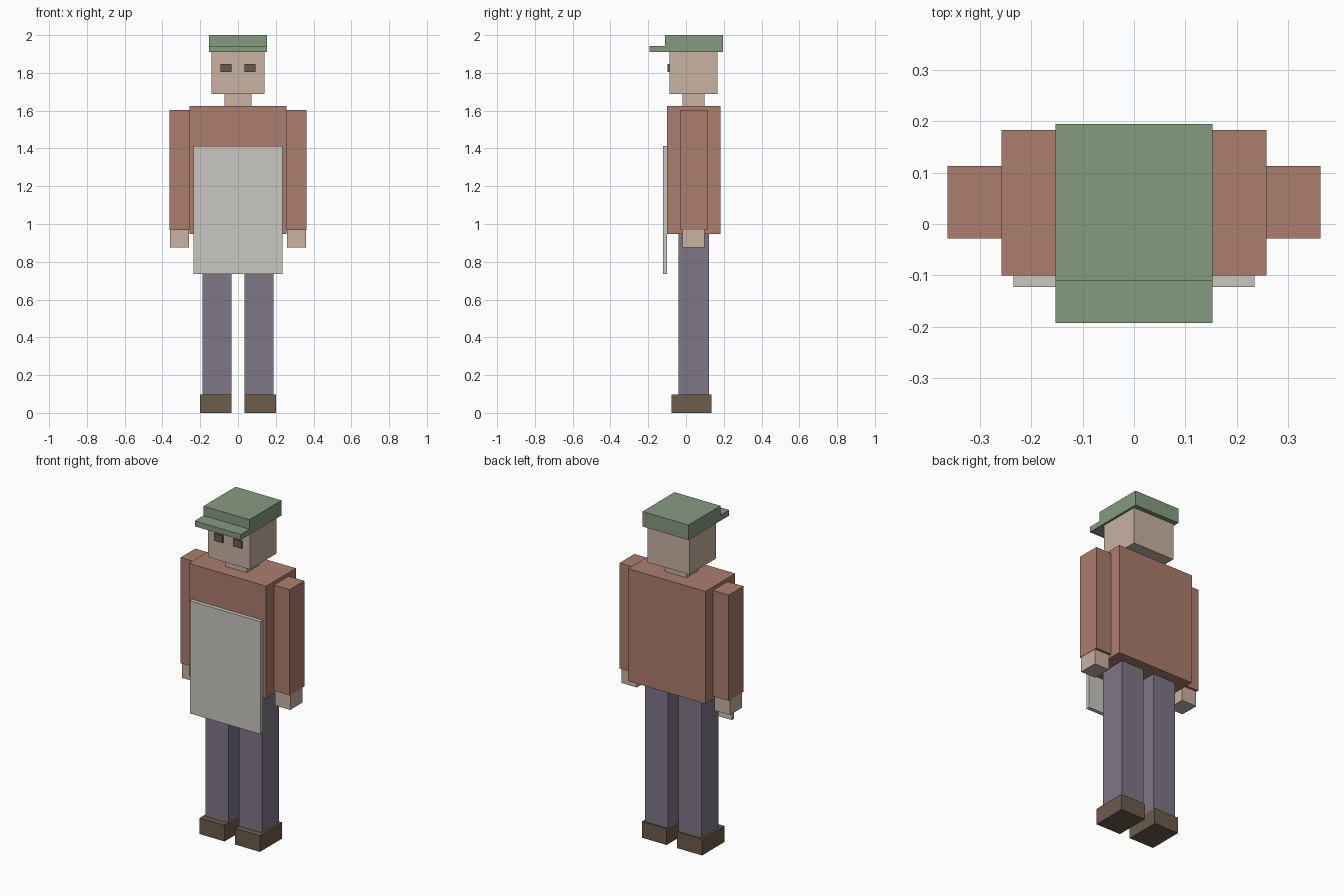
import bpy

cube = bpy.data.objects.get("Cube")
if cube:
    bpy.data.objects.remove(cube, do_unlink=True)


def material(name, rgb):
    """Flat material from 8-bit sRGB values, stored as linear."""
    def linear(c):
        c /= 255
        return c / 12.92 if c <= 0.04045 else ((c + 0.055) / 1.055) ** 2.4
    colour = (*map(linear, rgb), 1)
    mat = bpy.data.materials.new(name)
    mat.use_nodes = True
    mat.diffuse_color = colour
    bsdf = next(n for n in mat.node_tree.nodes if n.type == 'BSDF_PRINCIPLED')
    bsdf.inputs["Base Color"].default_value = colour
    bsdf.inputs["Roughness"].default_value = 0.9
    return mat


skin = material("skin", (200, 178, 162))
shirt = material("rust shirt", (172, 125, 109))
cloth = material("pale apron", (202, 199, 192))
trousers = material("purple grey trousers", (127, 118, 134))
leather = material("brown leather", (108, 91, 75))
felt = material("green cap", (134, 155, 128))


def box(name, x, y, z, mat):
    """Box between the given (low, high) limits on each axis."""
    limits = (x, y, z)
    bpy.ops.mesh.primitive_cube_add(size=1, location=[sum(l) / 2 for l in limits])
    obj = bpy.context.object
    obj.name = obj.data.name = name
    for v in obj.data.vertices:
        for axis, (low, high) in enumerate(limits):
            v.co[axis] *= high - low
    obj.data.materials.append(mat)
    return obj


def centred(name, half_width, y, z, mat):
    return box(name, (-half_width, half_width), y, z, mat)


def pair(name, x, y, z, mat):
    """Matching boxes on the left (+x) and right (-x)."""
    box("left_" + name, x, y, z, mat)
    box("right_" + name, (-x[1], -x[0]), y, z, mat)


# Legs and shoes
pair("shoe", (0.035, 0.201), (-0.078, 0.134), (0, 0.097), leather)
pair("leg", (0.035, 0.188), (-0.041, 0.123), (0.097, 0.947), trousers)

# Body and apron
centred("torso", 0.258, (-0.1, 0.183), (0.947, 1.624), shirt)
centred("apron", 0.235, (-0.123, -0.1), (0.735, 1.413), cloth)

# Arms and hands
pair("arm", (0.258, 0.363), (-0.028, 0.113), (0.967, 1.603), shirt)
pair("hand", (0.26, 0.361), (-0.018, 0.098), (0.875, 0.967), skin)

# Neck, head and eyes
centred("neck", 0.071, (-0.018, 0.098), (1.624, 1.688), skin)
centred("head", 0.14, (-0.087, 0.167), (1.688, 1.91), skin)
pair("eye", (0.035, 0.092), (-0.098, -0.087), (1.804, 1.847), leather)

# Cap with a brim at the front
centred("cap", 0.153, (-0.11, 0.195), (1.91, 2), felt)
centred("cap_brim", 0.153, (-0.193, -0.11), (1.91, 1.943), felt)
